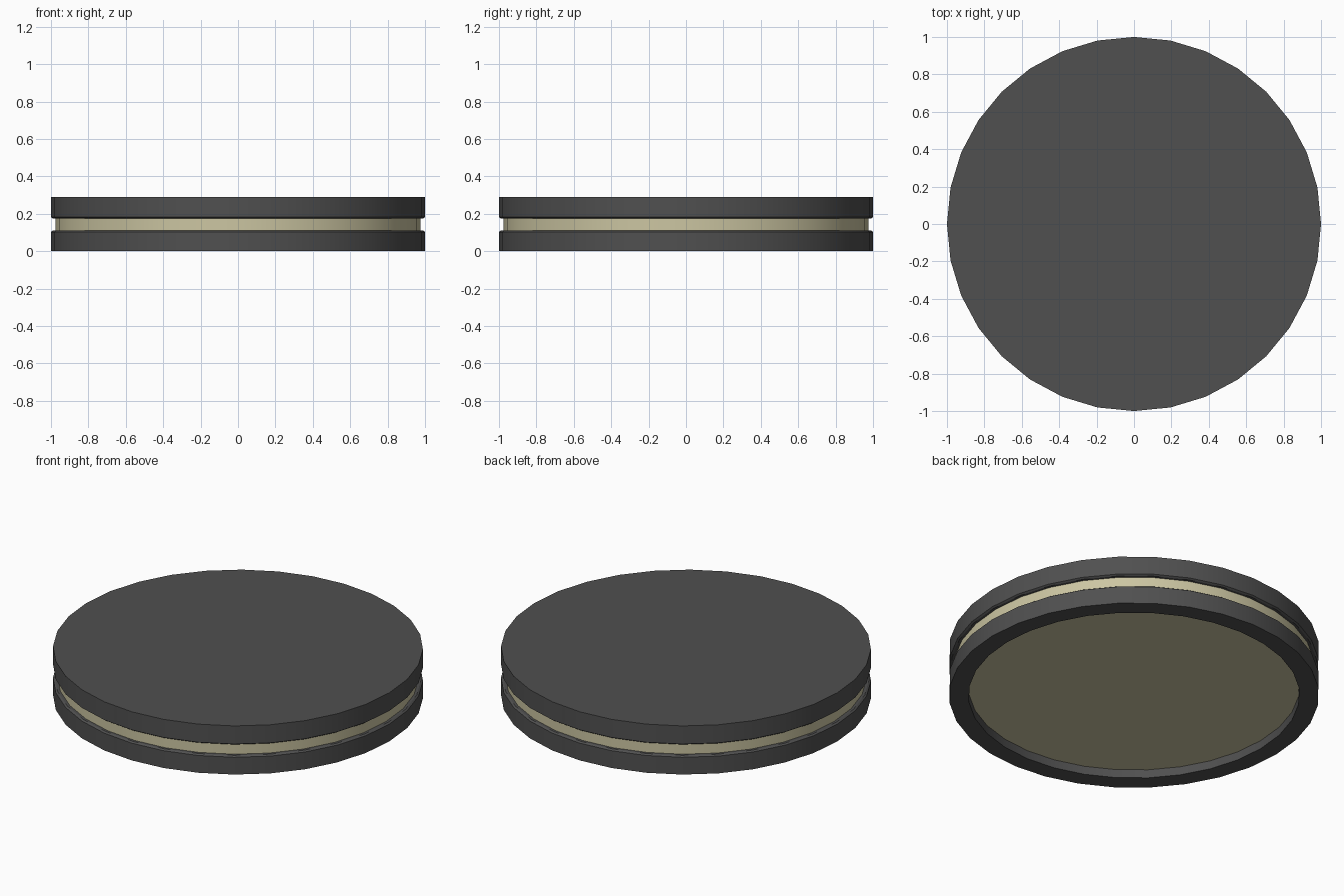
import bpy, bmesh, math

if "Cube" in bpy.data.objects:
    bpy.data.objects.remove(bpy.data.objects["Cube"])

SIDES = 32

def material(name, rgb):
    m = bpy.data.materials.new(name)
    m.diffuse_color = (*rgb, 1)
    m.use_nodes = True
    m.node_tree.nodes["Principled BSDF"].inputs["Base Color"].default_value = m.diffuse_color
    return m

dark = material("dark", (0.08, 0.08, 0.08))
beige = material("beige", (0.60, 0.56, 0.36))

def lathe(name, profile, mat):
    """Revolve (radius, z) points around z; radius 0 closes on the axis."""
    bm = bmesh.new()
    vs = [bm.verts.new((r, 0, z)) for r, z in profile]
    es = [bm.edges.new(p) for p in zip(vs, vs[1:])]
    bmesh.ops.spin(bm, geom=vs + es, axis=(0, 0, 1), cent=(0, 0, 0),
                   angle=2 * math.pi, steps=SIDES, use_duplicate=False)
    bmesh.ops.remove_doubles(bm, verts=bm.verts, dist=1e-4)
    bmesh.ops.dissolve_degenerate(bm, edges=bm.edges, dist=1e-5)
    bmesh.ops.recalc_face_normals(bm, faces=bm.faces)
    me = bpy.data.meshes.new(name)
    bm.to_mesh(me)
    bm.free()
    me.materials.append(mat)
    ob = bpy.data.objects.new(name, me)
    bpy.context.collection.objects.link(ob)
    bpy.ops.object.select_all(action='DESELECT')
    ob.select_set(True)
    bpy.context.view_layer.objects.active = ob
    bpy.ops.object.shade_smooth_by_angle(angle=math.radians(30))
    return ob

# Upper disc, with a slightly eased edge facing the groove
lathe("top_disc", [(0, 0.175), (0.99, 0.175), (1, 0.182), (1, 0.29), (0, 0.29)], dark)

# Lower ring with the opening underneath
lathe("bottom_ring", [(0.895, 0.11), (0.895, 0), (1, 0), (1, 0.103),
                      (0.99, 0.11), (0.895, 0.11)], dark)

# Pale core: groove band and recessed floor
lathe("core", [(0, 0.05), (0.897, 0.05), (0.897, 0.108), (0.975, 0.108),
               (0.975, 0.178), (0, 0.178)], beige)
